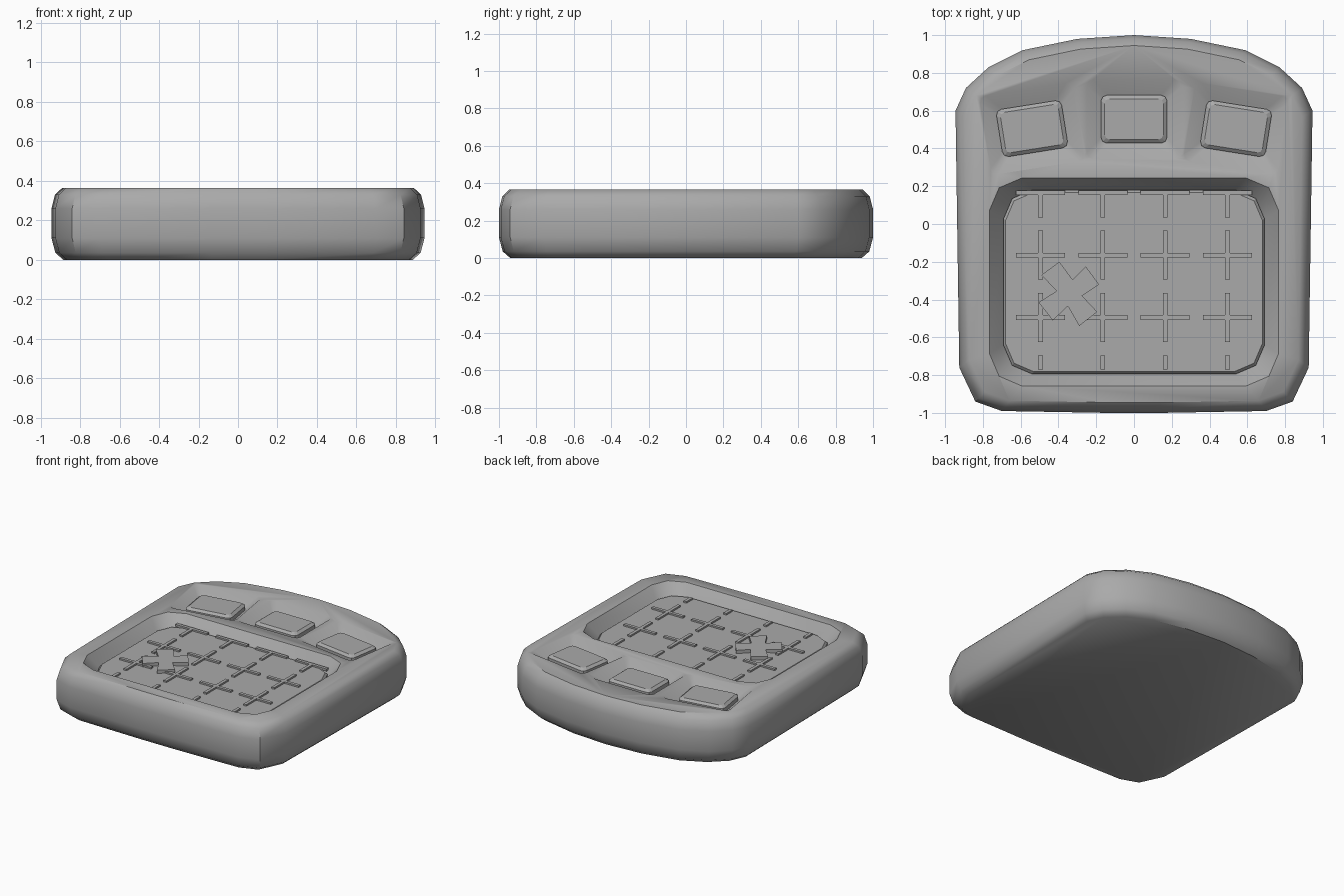
import bpy, bmesh, math
from mathutils import Matrix, Vector

if "Cube" in bpy.data.objects:
    bpy.data.objects.remove(bpy.data.objects["Cube"], do_unlink=True)

grey = bpy.data.materials.new("plain_grey")
grey.use_nodes = True
GREY = (0.4, 0.4, 0.4, 1)
grey.diffuse_color = GREY
grey.node_tree.nodes["Principled BSDF"].inputs["Base Color"].default_value = GREY


def loft(name, rings, place=None, smooth=None):
    """Closed solid through rings given as (outline points, height)."""
    bm = bmesh.new()
    loops = [[bm.verts.new((x, y, z)) for x, y in pts] for pts, z in rings]
    n = len(loops[0])
    for low, high in zip(loops, loops[1:]):
        for i in range(n):
            j = (i + 1) % n
            bm.faces.new((low[i], low[j], high[j], high[i]))
    bm.faces.new(loops[0][::-1])
    bm.faces.new(loops[-1])
    bmesh.ops.recalc_face_normals(bm, faces=bm.faces)
    if place:
        bm.transform(place)
    mesh = bpy.data.meshes.new(name)
    bm.to_mesh(mesh)
    bm.free()
    mesh.materials.append(grey)
    obj = bpy.data.objects.new(name, mesh)
    bpy.context.collection.objects.link(obj)
    if smooth:
        shade(obj, smooth)
    return obj


def shade(obj, degrees):
    bpy.ops.object.select_all(action="DESELECT")
    obj.select_set(True)
    bpy.context.view_layer.objects.active = obj
    bpy.ops.object.shade_smooth_by_angle(angle=math.radians(degrees))


def rounded_rect(w, h, c, cy=0):
    """Rectangle of half size w, h with two-step corners of size c."""
    corner = [(w, h - c), (w - 0.3 * c, h - 0.3 * c), (w - c, h)]
    pts = []
    for sx, sy in ((1, 1), (-1, 1), (-1, -1), (1, -1)):
        part = [(sx * x, sy * y + cy) for x, y in corner]
        pts += part if sx * sy > 0 else part[::-1]
    return pts


def carve(target, cutter):
    mod = target.modifiers.new("recess", "BOOLEAN")
    mod.operation = "DIFFERENCE"
    mod.solver = "EXACT"
    mod.object = cutter
    bpy.context.view_layer.objects.active = target
    bpy.ops.object.modifier_apply(modifier=mod.name)
    bpy.data.objects.remove(cutter, do_unlink=True)


# Body: arched back, slightly tapered sides, rounded rims
half = [(0.70, -0.99), (0.84, -0.94), (0.925, -0.76), (0.945, 0.60), (0.89, 0.72),
        (0.77, 0.83), (0.59, 0.92), (0.30, 0.98)]
outline = ([(0.14, -1)] + half + [(0, 1)]
           + [(-x, y) for x, y in half[::-1]] + [(-0.14, -1)])
rim = [(0.06, 0), (0.02, 0.035), (0, 0.11), (0, 0.26), (0.018, 0.33), (0.055, 0.365)]
body = loft("body", [([(x * (1 - d / 0.945), y * (1 - d)) for x, y in outline], z)
                     for d, z in rim])

# Screen recess
SCREEN_Y = -0.307
carve(body, loft("screen_cutter", [
    (rounded_rect(0.69, 0.487, 0.16, SCREEN_Y), 0.265),
    (rounded_rect(0.765, 0.55, 0.17, SCREEN_Y), 0.365),
    (rounded_rect(0.765, 0.55, 0.17, SCREEN_Y), 0.5)]))

# Button recesses and buttons
for name, x, y, angle in (("right", -0.54, 0.505, 9), ("middle", 0, 0.555, 0),
                          ("left", 0.54, 0.505, -9)):
    place = Matrix.Translation((x, y, 0)) @ Matrix.Rotation(math.radians(angle), 4, "Z")
    carve(body, loft("button_cutter", [
        (rounded_rect(0.18, 0.135, 0.03), 0.30),
        (rounded_rect(0.25, 0.21, 0.035), 0.365),
        (rounded_rect(0.25, 0.21, 0.035), 0.5)], place))
    loft(name + "_button", [
        (rounded_rect(0.175, 0.127, 0.03), 0.29),
        (rounded_rect(0.175, 0.127, 0.03), 0.33),
        (rounded_rect(0.155, 0.108, 0.025), 0.345)], place)
shade(body, 40)

# Screen plate with a bevelled edge
loft("screen", [
    (rounded_rect(0.69, 0.487, 0.15, SCREEN_Y), 0.26),
    (rounded_rect(0.69, 0.487, 0.15, SCREEN_Y), 0.285),
    (rounded_rect(0.68, 0.475, 0.15, SCREEN_Y), 0.30)])

# Grid of thin crosses on the screen, trimmed at its edges
STEP, ARM, THIN = 0.33, 0.13, 0.012
LOW, HIGH = -0.77, 0.178


def bar(name, x0, x1, y0, y1):
    pts = [(x0, y0), (x1, y0), (x1, y1), (x0, y1)]
    loft(name, [(pts, 0.295), (pts, 0.312)])


for col in range(4):
    for row in range(4):
        x, y = (col - 1.5) * STEP, (0.5 - row) * STEP
        bar("grid_upright", x - THIN, x + THIN, max(y - ARM, LOW), min(y + ARM, HIGH))
        if y > LOW:
            for side in (-1, 1):
                a, b = sorted((x + side * THIN, x + side * ARM))
                bar("grid_crossbar", a, b, y - THIN, min(y + THIN, HIGH))

# Slanted cross marker
marker = [(-0.49, -0.27), (-0.395, -0.20), (-0.325, -0.295), (-0.255, -0.225),
          (-0.185, -0.32), (-0.275, -0.38), (-0.195, -0.465), (-0.29, -0.54),
          (-0.35, -0.435), (-0.43, -0.51), (-0.505, -0.415), (-0.41, -0.355)]
loft("cross_marker", [(marker, 0.295), (marker, 0.325)])
